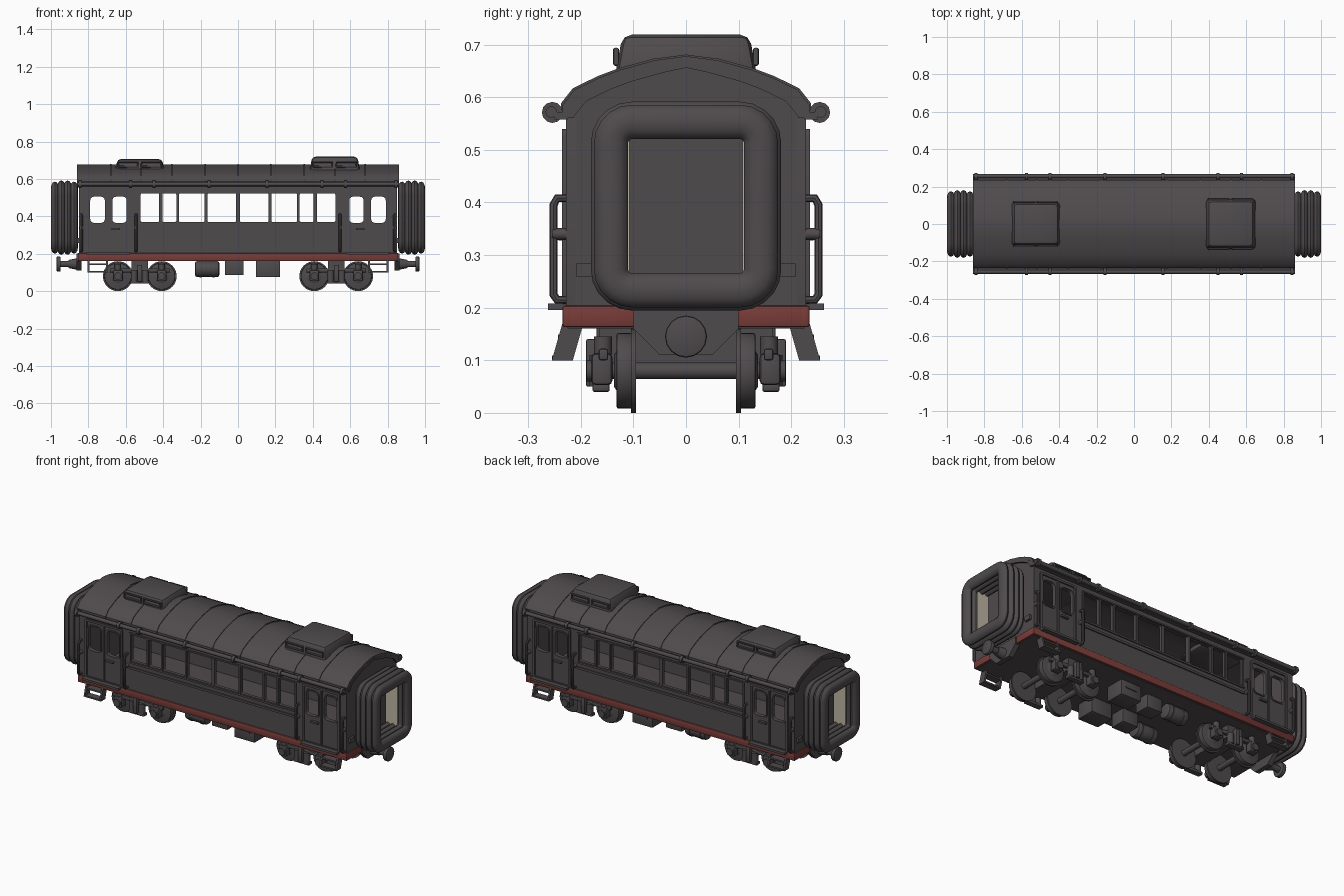
import bpy, bmesh, math
from mathutils import Matrix, Vector

if "Cube" in bpy.data.objects:
    bpy.data.objects.remove(bpy.data.objects["Cube"])

def mat(name, c):
    m = bpy.data.materials.new(name)
    m.diffuse_color = (*c, 1)
    m.use_nodes = True
    m.node_tree.nodes["Principled BSDF"].inputs["Base Color"].default_value = m.diffuse_color
    return m

GREY = mat("charcoal grey", (0.078, 0.070, 0.075))
RED = mat("dull red", (0.19, 0.045, 0.04))
CREAM = mat("cream lining", (0.5, 0.46, 0.36))

def add(name, me, m=GREY):
    me.materials.clear()
    me.materials.append(m)
    o = bpy.data.objects.new(name, me)
    bpy.context.collection.objects.link(o)
    return o

def from_bm(name, bm, m=GREY):
    bmesh.ops.recalc_face_normals(bm, faces=bm.faces[:])
    me = bpy.data.meshes.new(name)
    bm.to_mesh(me)
    bm.free()
    return add(name, me, m)

def box(name, xr, yr, zr, m=GREY, bevel=0, taper=1):
    bm = bmesh.new()
    bmesh.ops.create_cube(bm, size=1)
    for v in bm.verts:
        t = taper if v.co.z > 0 else 1
        v.co = [(r[0] + r[1]) / 2 + c * (r[1] - r[0]) * k
                for r, c, k in zip((xr, yr, zr), v.co, (t, t, 1))]
    if bevel:
        bmesh.ops.bevel(bm, geom=bm.edges[:], offset=bevel, segments=2, profile=0.5, affect='EDGES')
    return from_bm(name, bm, m)

def cyl(name, p, axis, length, r, m=GREY, n=24, r2=None, bevel=0):
    bm = bmesh.new()
    bmesh.ops.create_cone(bm, cap_ends=True, segments=n, radius1=r, radius2=r if r2 is None else r2, depth=length)
    if bevel:
        bmesh.ops.bevel(bm, geom=[e for e in bm.edges if abs(e.verts[0].co.z - e.verts[1].co.z) < 1e-5],
                        offset=bevel, segments=2, profile=0.5, affect='EDGES')
    rot = Vector((0, 0, 1)).rotation_difference(Vector(axis)).to_matrix().to_4x4()
    bm.transform(Matrix.Translation(p) @ rot)
    return from_bm(name, bm, m)

def curve_mesh(name, cu, mx=Matrix(), m=GREY):
    tmp = bpy.data.objects.new("tmp", cu)
    bpy.context.collection.objects.link(tmp)
    dg = bpy.context.evaluated_depsgraph_get()
    me = bpy.data.meshes.new_from_object(tmp.evaluated_get(dg))
    bpy.data.objects.remove(tmp)
    me.transform(mx)
    me.name = name
    return add(name, me, m)

def spline(cu, pts, cyclic):
    s = cu.splines.new('POLY')
    s.points.add(len(pts) - 1)
    for q, p in zip(s.points, pts):
        q.co = (p[0], p[1], p[2] if len(p) > 2 else 0, 1)
    s.use_cyclic_u = cyclic

def slab(name, loops, plane, pos, half, m=GREY):
    """Flat plate with holes; plane 'side' lies in xz, plane 'end' lies in yz."""
    cu = bpy.data.curves.new(name, 'CURVE')
    cu.dimensions = '2D'
    cu.fill_mode = 'BOTH'
    cu.extrude = half
    for l in loops:
        spline(cu, l, True)
    if plane == 'side':
        mx = Matrix(((1, 0, 0, 0), (0, 0, -1, pos), (0, 1, 0, 0), (0, 0, 0, 1)))
    else:
        mx = Matrix(((0, 0, 1, pos), (1, 0, 0, 0), (0, 1, 0, 0), (0, 0, 0, 1)))
    return curve_mesh(name, cu, mx, m)

def tube(name, pts, r, m=GREY):
    cu = bpy.data.curves.new(name, 'CURVE')
    cu.dimensions = '3D'
    cu.bevel_depth = r
    cu.bevel_resolution = 2
    cu.use_fill_caps = True
    spline(cu, pts, False)
    return curve_mesh(name, cu, m=m)

def rrect(a0, a1, b0, b1, r, n=4):
    pts = []
    for k, (cx, cy) in enumerate(((a1 - r, b1 - r), (a0 + r, b1 - r), (a0 + r, b0 + r), (a1 - r, b0 + r))):
        for i in range(n + 1):
            a = math.pi / 2 * (k + i / n)
            pts.append((cx + r * math.cos(a), cy + r * math.sin(a)))
    return pts

def span(s, a, b):
    return (min(s * a, s * b), max(s * a, s * b))

# side walls with open windows and door windows
half_wins = [(0.01, 0.163), (0.178, 0.315), (0.33, 0.405), (0.422, 0.52)]
wins = half_wins + [(-b, -a) for a, b in half_wins]
doors = [(0.595, 0.672), (0.712, 0.79)]
doors += [(-b, -a) for a, b in doors]
for sy in (-1, 1):
    holes = [rrect(a, b, 0.37, 0.523, 0.006) for a, b in wins]
    holes += [rrect(a, b, 0.365, 0.505, 0.02) for a, b in doors]
    slab("side_wall", [rrect(-0.85, 0.85, 0.2, 0.575, 0.004)] + holes, 'side', sy * 0.219, 0.009)
    for zr in ((0.325, 0.337), (0.358, 0.368), (0.525, 0.533)):
        box("window_moulding", (-0.53, 0.53), span(sy, 0.226, 0.235), zr)
    for a in (0.17, 0.3225, 0.4135, 0.528):
        for s in (-1, 1):
            box("window_post", (s * a - 0.005, s * a + 0.005), span(sy, 0.226, 0.233), (0.365, 0.53))
    for sx in (-1, 1):
        # door surround, seam, handle and sill
        slab("door_surround", [rrect(*span(sx, 0.572, 0.812), 0.2, 0.54, 0.012),
                               rrect(*span(sx, 0.584, 0.80), 0.212, 0.528, 0.008)], 'side', sy * 0.23, 0.006)
        box("door_seam", (sx * 0.692 - 0.005, sx * 0.692 + 0.005), span(sy, 0.225, 0.234), (0.21, 0.53))
        for a, b in doors[:2]:
            slab("door_window_frame", [rrect(*span(sx, a - 0.007, b + 0.007), 0.358, 0.512, 0.025),
                                       rrect(*span(sx, a, b), 0.365, 0.505, 0.02)], 'side', sy * 0.229, 0.004)
        box("door_handle", span(sx, 0.63, 0.675), span(sy, 0.226, 0.242), (0.328, 0.338))
        box("door_sill", span(sx, 0.58, 0.81), span(sy, 0.22, 0.262), (0.196, 0.208))
        # hand rails
        for x in (0.545, 0.838):
            tube("hand_rail", [(sx * x, sy * y, z) for y, z in
                 ((0.22, 0.215), (0.245, 0.215), (0.252, 0.225), (0.252, 0.395), (0.245, 0.408), (0.22, 0.408))], 0.008)
            cyl("rail_clamp", (sx * x, sy * 0.24, 0.34), (0, 1, 0), 0.03, 0.011, n=12)
        # hanging steps
        for x in (0.70, 0.80):
            bm = bmesh.new()
            f = bm.faces.new([bm.verts.new((sx * x - 0.005, sy * y, z)) for y, z in
                              ((0.195, 0.17), (0.235, 0.17), (0.255, 0.1), (0.215, 0.1))])
            g = bmesh.ops.extrude_face_region(bm, geom=[f])
            bmesh.ops.translate(bm, vec=(0.01, 0, 0), verts=[v for v in g['geom'] if isinstance(v, bmesh.types.BMVert)])
            from_bm("step_cheek", bm)
        for y, z in ((0.215, 0.1), (0.203, 0.14)):
            box("step_tread", span(sx, 0.70, 0.80), span(sy, y, y + 0.04), (z, z + 0.009))
    # gutter pipe with brackets
    box("eave_ledge", (-0.86, 0.86), span(sy, 0.225, 0.25), (0.558, 0.572))
    cyl("gutter", (0, sy * 0.256, 0.572), (1, 0, 0), 1.72, 0.011, n=12)
    for x in (0.155, 0.45, 0.575, 0.845):
        for s in (-1, 1):
            cyl("gutter_bracket", (s * x, sy * 0.254, 0.571), (1, 0, 0), 0.016, 0.02, n=12)

# floor and red sole bar, broken at the end centres
box("floor", (-0.845, 0.845), (-0.225, 0.225), (0.16, 0.207))
for s in (-1, 1):
    box("side_sole_bar", (-0.856, 0.856), span(s, 0.215, 0.235), (0.163, 0.204), RED, 0.005)
    for sy in (-1, 1):
        box("end_sole_bar", span(s, 0.83, 0.856), span(sy, 0.08, 0.234), (0.163, 0.204), RED, 0.005)

# arched roof shell, seams and end rims
half = [(0.235, 0.56), (0.235, 0.585), (0.212, 0.614), (0.165, 0.637), (0.125, 0.652), (0.06, 0.670), (0.0, 0.678)]
def arch(o):
    h = [(y + (o if y else 0), z + (o if z > 0.57 else 0)) for y, z in half]
    return h + [(-y, z) for y, z in h[-2::-1]]
slab("roof", [arch(0) + arch(-0.018)[::-1]], 'end', 0, 0.86)
for x in (-0.68, -0.52, -0.355, -0.175, 0, 0.175, 0.355, 0.52, 0.68):
    slab("roof_seam", [arch(0.003) + arch(-0.01)[::-1]], 'end', x, 0.004)

# roof ventilators
for x0, x1, w, top in ((-0.66, -0.39, 0.122, 0.706), (0.38, 0.655, 0.137, 0.719)):
    box("roof_ventilator", (x0, x1), (-w, w), (0.63, top), bevel=0.018, taper=0.88)
    for sy in (-1, 1):
        for a in (x0 + 0.02, (x0 + x1) / 2 + 0.01):
            tube("ventilator_rail", [(x, sy * (w - 0.004), z) for x, z in
                 ((a, 0.665), (a, 0.69), (a + 0.105, 0.69), (a + 0.105, 0.665), (a, 0.665))], 0.006)

for sx in (-1, 1):
    # end wall with rim and lamp boxes
    slab("end_wall", [[(0.226, 0.2)] + arch(-0.012) + [(-0.226, 0.2)]], 'end', sx * 0.84, 0.009)
    slab("end_rim", [arch(-0.012) + arch(-0.022)[::-1]], 'end', sx * 0.856, 0.006)
    for sy in (-1, 1):
        box("end_bracket", span(sx, 0.84, 0.862), span(sy, 0.17, 0.208), (0.258, 0.284))
        box("gangway_lining", span(sx, 0.865, 0.94), span(sy, 0.107, 0.112), (0.25, 0.53), CREAM)
    # gangway bellows: four swept rounded rings
    for i in range(4):
        bm = bmesh.new()
        rings = []
        g = 0.006 if i in (1, 2) else 0
        for k in range(12):
            a = 2 * math.pi * k / 12
            d = 0.0325 * math.cos(a) + (g if math.cos(a) > 0 else 0)
            x = sx * (0.877 + 0.034 * i + 0.021 * math.sin(a))
            rings.append([bm.verts.new((x, y, z)) for y, z in
                          rrect(-0.1425 - d, 0.1425 + d, 0.233 - d, 0.553 + d, 0.04 + d, 5)])
        n = len(rings[0])
        for k in range(12):
            p, q = rings[k], rings[(k + 1) % 12]
            for j in range(n):
                bm.faces.new((p[j], p[(j + 1) % n], q[(j + 1) % n], q[j]))
        from_bm("gangway_bellows", bm)
    # coupler
    slab("coupler_plate", [[(-0.1, 0.2), (-0.1, 0.16), (-0.05, 0.11), (0.05, 0.11), (0.1, 0.16), (0.1, 0.2)]],
         'end', sx * 0.85, 0.014)
    cyl("coupler_socket", (sx * 0.88, 0, 0.145), (sx, 0, 0), 0.05, 0.032, r2=0.022)
    cyl("coupler_shaft", (sx * 0.91, 0, 0.145), (sx, 0, 0), 0.09, 0.017)
    cyl("coupler_head", (sx * 0.959, 0, 0.145), (sx, 0, 0), 0.022, 0.04, n=16, bevel=0.005)

    # bogies
    bx = sx * 0.525
    box("bogie_bolster", (bx - 0.045, bx + 0.045), (-0.165, 0.165), (0.09, 0.165))
    for dx in (-0.117, 0.117):
        x = bx + dx
        cyl("axle", (x, 0, 0.08), (0, 1, 0), 0.32, 0.016, n=16)
        for sy in (-1, 1):
            cyl("wheel_tread", (x, sy * 0.117, 0.08), (0, 1, 0), 0.03, 0.072, n=32, bevel=0.004)
            cyl("wheel_flange", (x, sy * 0.1, 0.08), (0, 1, 0), 0.009, 0.08, n=32)
            cyl("wheel_rim", (x, sy * 0.132, 0.08), (0, sy, 0), 0.01, 0.045, r2=0.03)
            box("axle_box", (x - 0.026, x + 0.026), span(sy, 0.14, 0.18), (0.053, 0.113), bevel=0.008)
            cyl("axle_cap", (x, sy * 0.182, 0.08), (0, sy, 0), 0.014, 0.02, n=16)
            cyl("axle_spring", (x, sy * 0.158, 0.128), (0, 0, 1), 0.035, 0.017, n=12)
    for sy in (-1, 1):
        box("bogie_side_frame", (bx - 0.16, bx + 0.16), span(sy, 0.148, 0.166), (0.1, 0.122), bevel=0.004)
        box("spring_plank", (bx - 0.05, bx + 0.05), span(sy, 0.145, 0.178), (0.04, 0.056), bevel=0.004)
        for dx in (-0.03, 0.03):
            cyl("bogie_spring", (bx + dx, sy * 0.165, 0.08), (0, 0, 1), 0.06, 0.018, n=12)
        box("bogie_hanger", (bx - 0.012, bx + 0.012), span(sy, 0.16, 0.19), (0.05, 0.14), bevel=0.003)

# equipment under the floor
for sy in (-1, 1):
    cyl("air_tank", (-0.165, sy * 0.12, 0.118), (1, 0, 0), 0.13, 0.042, bevel=0.01)
    for x in (-0.2, -0.13):
        cyl("tank_strap", (x, sy * 0.12, 0.118), (1, 0, 0), 0.01, 0.045)
    box("battery_box", (0.095, 0.225), span(sy, 0.06, 0.17), (0.075, 0.165), bevel=0.004)
    box("control_box", (-0.07, 0.03), span(sy, 0.05, 0.14), (0.085, 0.165), bevel=0.004)
    box("box_latch", (0.125, 0.195), span(sy, 0.165, 0.175), (0.12, 0.13))

# smooth shading with sharp edges kept
for o in bpy.data.objects:
    o.select_set(o.type == 'MESH')
bpy.context.view_layer.objects.active = bpy.data.objects["roof"]
bpy.ops.object.shade_smooth_by_angle(angle=math.radians(35))
